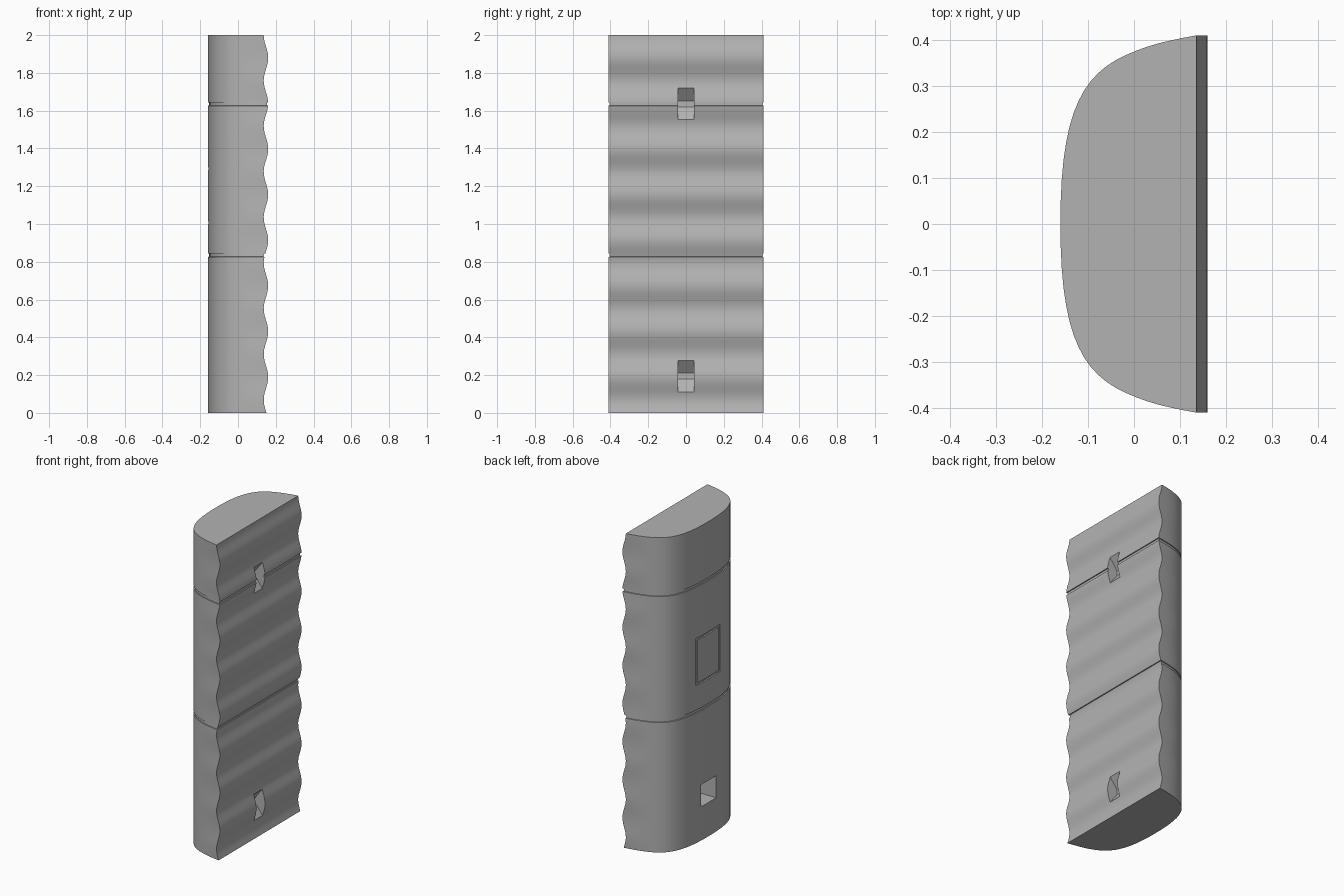
import bpy, bmesh, math
from mathutils import Vector
from mathutils.geometry import interpolate_bezier

cube = bpy.data.objects.get("Cube")
if cube:
    bpy.data.objects.remove(cube, do_unlink=True)

grey = bpy.data.materials.new("mid_grey")
grey.use_nodes = True
grey.diffuse_color = (0.45, 0.45, 0.45, 1)
grey.node_tree.nodes["Principled BSDF"].inputs["Base Color"].default_value = (0.45, 0.45, 0.45, 1)


def finish(name, bm):
    bmesh.ops.recalc_face_normals(bm, faces=bm.faces)
    mesh = bpy.data.meshes.new(name)
    bm.to_mesh(mesh)
    bm.free()
    mesh.materials.append(grey)
    obj = bpy.data.objects.new(name, mesh)
    bpy.context.collection.objects.link(obj)
    return obj


def prism(name, outline, half_width):
    """Extrude an (x, z) outline along y."""
    bm = bmesh.new()
    face = bm.faces.new([bm.verts.new((x, -half_width, z)) for x, z in outline])
    ext = bmesh.ops.extrude_face_region(bm, geom=[face])
    verts = [g for g in ext["geom"] if isinstance(g, bmesh.types.BMVert)]
    bmesh.ops.translate(bm, verts=verts, vec=(0, 2 * half_width, 0))
    return finish(name, bm)


def box(name, x0, x1, z0, z1, half_width):
    return prism(name, [(x0, z0), (x1, z0), (x1, z1), (x0, z1)], half_width)


def cut(target, cutter):
    mod = target.modifiers.new("cut", "BOOLEAN")
    mod.operation = "DIFFERENCE"
    mod.solver = "EXACT"
    mod.object = cutter
    bpy.context.view_layer.objects.active = target
    bpy.ops.object.modifier_apply(modifier=mod.name)
    bpy.data.objects.remove(cutter, do_unlink=True)


def wave(z):
    return 0.148 + 0.012 * math.cos(math.tau * (z - 0.19) / 0.2414)


# Body: D-shaped rings stacked in z, with a rippled flat side and two seams
half = interpolate_bezier(Vector((-0.16, 0)), Vector((-0.16, 0.34)),
                          Vector((-0.07, 0.375)), Vector((0.16, 0.41)), 20)
profile = [(p.x, -p.y) for p in reversed(half[1:])] + [(p.x, p.y) for p in half]
levels = [(2 * i / 100, 0) for i in range(101)]
for seam in (0.835, 1.635):
    levels = [l for l in levels if abs(l[0] - seam) > 0.012]
    levels += [(seam - 0.009, 0), (seam - 0.008, 0.006), (seam + 0.008, 0.006), (seam + 0.009, 0)]

bm = bmesh.new()
rings = []
for z, inset in sorted(levels):
    ring = []
    for x, y in profile:
        if x > 0:
            x *= wave(z) / 0.16
        ring.append(bm.verts.new((x * (1 - inset / 0.16), y * (1 - inset / 0.41), z)))
    rings.append(ring)
n = len(profile)
for low, high in zip(rings, rings[1:]):
    for i in range(n):
        j = (i + 1) % n
        bm.faces.new((low[i], low[j], high[j], high[i]))
bm.faces.new(rings[0])
bm.faces.new(rings[-1])
body = finish("body", bm)

# Wedge-shaped strap slots in the rippled side
for base in (0.10, 1.54):
    cut(body, prism("slot_cutter", [(0.2, base - 0.03), (0.15, base), (0.09, base + 0.08),
                                    (0.09, base + 0.11), (0.15, base + 0.19), (0.2, base + 0.22)], 0.043))

# Square socket in the rounded side
cut(body, box("socket_cutter", -0.3, -0.04, 0.215, 0.355, 0.075))

# Hatch outline: a thin groove around a flush panel
frame = box("hatch_cutter", -0.3, -0.15, 1.0, 1.3, 0.12)
cut(frame, box("hatch_core", -0.4, -0.1, 1.014, 1.286, 0.106))
cut(body, frame)

bpy.ops.object.select_all(action="DESELECT")
body.select_set(True)
bpy.context.view_layer.objects.active = body
bpy.ops.object.shade_smooth_by_angle(angle=math.radians(30))
